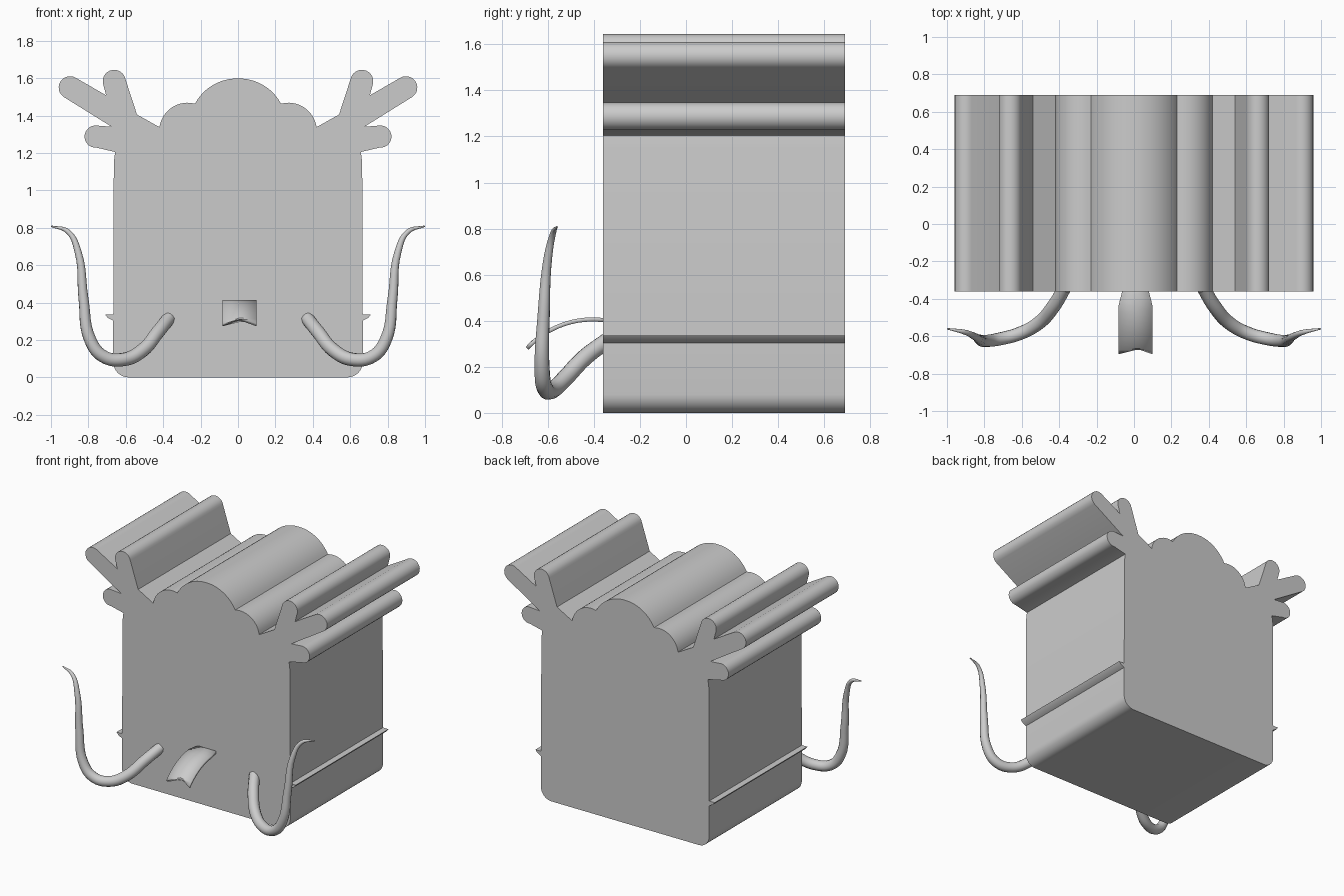
import bpy, bmesh, math
from mathutils import Vector

if "Cube" in bpy.data.objects:
    bpy.data.objects.remove(bpy.data.objects["Cube"], do_unlink=True)

grey = bpy.data.materials.new("plain_grey")
grey.use_nodes = True
grey.diffuse_color = (0.6, 0.6, 0.6, 1)
grey.node_tree.nodes["Principled BSDF"].inputs["Base Color"].default_value = (0.6, 0.6, 0.6, 1)

FRONT, BACK = -0.36, 0.69


def arc(a, m, b, steps=12):
    """Points on the circle through a, m and b, from a to b."""
    (ax, ay), (mx, my), (bx, by) = a, m, b
    d = 2 * (ax * (my - by) + mx * (by - ay) + bx * (ay - my))
    sa, sm, sb = ax * ax + ay * ay, mx * mx + my * my, bx * bx + by * by
    cx = (sa * (my - by) + sm * (by - ay) + sb * (ay - my)) / d
    cy = (sa * (bx - mx) + sm * (ax - bx) + sb * (mx - ax)) / d
    r = math.hypot(ax - cx, ay - cy)
    t0 = math.atan2(ay - cy, ax - cx)
    sweep = (math.atan2(by - cy, bx - cx) - t0) % math.tau
    if (math.atan2(my - cy, mx - cx) - t0) % math.tau > sweep:
        sweep -= math.tau
    return [(cx + r * math.cos(t0 + sweep * i / steps),
             cy + r * math.sin(t0 + sweep * i / steps)) for i in range(steps + 1)]


def finish(bm, name):
    bmesh.ops.recalc_face_normals(bm, faces=bm.faces)
    mesh = bpy.data.meshes.new(name)
    bm.to_mesh(mesh)
    bm.free()
    obj = bpy.data.objects.new(name, mesh)
    bpy.context.collection.objects.link(obj)
    mesh.materials.append(grey)
    bpy.ops.object.select_all(action="DESELECT")
    obj.select_set(True)
    bpy.context.view_layer.objects.active = obj
    bpy.ops.object.shade_smooth_by_angle(angle=math.radians(30))
    return obj


def extruded(bm, points, offset):
    face = bm.faces.new([bm.verts.new(p) for p in points])
    result = bmesh.ops.extrude_face_region(bm, geom=[face], use_keep_orig=True)
    moved = [v for v in result["geom"] if isinstance(v, bmesh.types.BMVert)]
    bmesh.ops.translate(bm, verts=moved, vec=offset)


# Head: half outline with rounded base, side ridge, antler prongs and hair
half = arc((0.585, 0), (0.643, 0.024), (0.667, 0.08), 8)
half += [(0.667, 0.303), (0.695, 0.317), (0.711, 0.337), (0.667, 0.337)]
half += [(0.664, 1.15), (0.657, 1.205)]
half += arc((0.755, 1.228), (0.82, 1.295), (0.765, 1.347))
half += [(0.676, 1.34)]
half += arc((0.933, 1.5), (0.953, 1.575), (0.868, 1.602))
half += [(0.705, 1.508)]
half += arc((0.723, 1.575), (0.675, 1.643), (0.602, 1.595))
half += [(0.54, 1.405)]
half += arc((0.42, 1.338), (0.365, 1.435), (0.23, 1.463))
half += arc((0.23, 1.463), (0.127, 1.567), (0, 1.598))[1:]
outline = half + [(-x, z) for x, z in reversed(half[:-1])]
bm = bmesh.new()
extruded(bm, [(x, FRONT, z) for x, z in outline], Vector((0, BACK - FRONT, 0)))
finish(bm, "antlered_head_block")

# Tusks: tapered curves, mirrored left and right (x, y, z, radius)
TUSK = [(0.37, -0.34, 0.315, 0.036), (0.43, -0.44, 0.24, 0.037),
        (0.51, -0.53, 0.145, 0.037), (0.61, -0.585, 0.096, 0.036),
        (0.72, -0.615, 0.112, 0.035), (0.79, -0.625, 0.2, 0.033),
        (0.826, -0.618, 0.42, 0.027), (0.855, -0.6, 0.67, 0.019),
        (0.91, -0.577, 0.78, 0.013), (0.998, -0.56, 0.808, 0.004)]
for name, side in (("left_tusk", 1), ("right_tusk", -1)):
    curve = bpy.data.curves.new(name, "CURVE")
    curve.dimensions = "3D"
    curve.bevel_depth = 1
    curve.bevel_resolution = 4
    curve.resolution_u = 6
    curve.use_fill_caps = True
    spline = curve.splines.new("BEZIER")
    spline.bezier_points.add(len(TUSK) - 1)
    for point, (x, y, z, r) in zip(spline.bezier_points, TUSK):
        point.co = (side * x, y, z)
        point.radius = r
        point.handle_left_type = point.handle_right_type = "AUTO"
    curve.materials.append(grey)
    bpy.context.collection.objects.link(bpy.data.objects.new(name, curve))

# Tongue: bent ribbon, narrow at the root, notched at the tip
bm = bmesh.new()
bend = arc((-0.34, 0.4), (-0.53, 0.385), (-0.69, 0.28), 12)
rows = []
for i, (y, z) in enumerate(bend):
    width = 0.09 * min(1, 0.72 + 0.1 * i)
    notch = 0.032 if i == len(bend) - 1 else 0
    rows.append([bm.verts.new((0.008 + s * width, y + notch * (s == 0), z + notch * (s == 0)))
                 for s in (-1, 0, 1)])
for a, b in zip(rows, rows[1:]):
    for j in range(2):
        bm.faces.new((a[j], a[j + 1], b[j + 1], b[j]))
tongue = finish(bm, "tongue")
solid = tongue.modifiers.new("thickness", "SOLIDIFY")
solid.thickness = 0.018
solid.offset = 0
